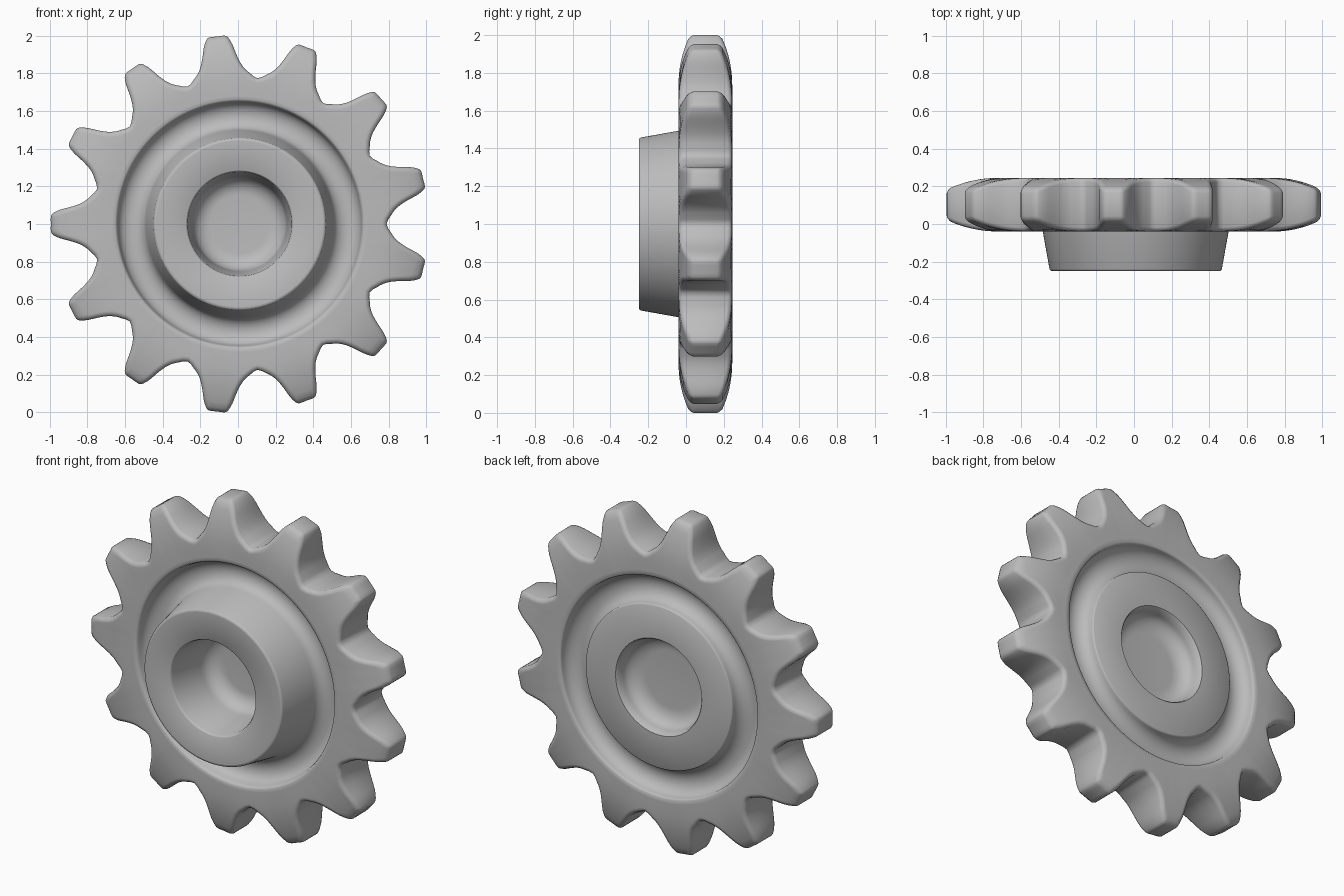
import bpy, bmesh, math
from mathutils import Vector

if "Cube" in bpy.data.objects:
    bpy.data.objects.remove(bpy.data.objects["Cube"], do_unlink=True)

TEETH = 13
PITCH = 2 * math.pi / TEETH
CENTRE = Vector((0.009, 0.0, 1.0))
MID_Y, HALF = 0.1025, 0.1425
RIM_R = 0.68


def half_width(r):
    """Half thickness of the wheel, thinning toward the tooth tips."""
    t = max(0.0, (r - 0.72) / 0.285)
    return HALF - 0.0625 * t ** 2.2


def smooth_loop(pts, steps=2):
    """Closed Catmull-Rom curve through the points."""
    out, n = [], len(pts)
    for i in range(n):
        a, b, c, d = (pts[(i + k) % n] for k in (-1, 0, 1, 2))
        for s in range(steps):
            t = s / steps
            out.append(0.5 * (2 * b + (c - a) * t + (2 * a - 5 * b + 4 * c - d) * t * t
                              + (3 * b - a - 3 * c + d) * t ** 3))
    return out


def arc(r0, y0, dr, dy, start, end, n=8):
    """Elliptical arc of (radius, y) points, angles in degrees."""
    angles = [math.radians(start + (end - start) * i / n) for i in range(n + 1)]
    return [(r0 + dr * math.cos(a), y0 + dy * math.sin(a)) for a in angles]


# Tooth outline: half a tooth as (distance along axis, half width), mirrored
half = [(1.003, 0.0), (1.003, 0.042), (0.988, 0.06), (0.95, 0.077), (0.90, 0.09),
        (0.85, 0.107), (0.815, 0.127), (0.79, 0.15)]
tooth = [(u, -w) for u, w in reversed(half[1:])] + half
root = 0.78
outline = []
for k in range(TEETH):
    a = math.pi + k * PITCH
    axis, side = Vector((math.cos(a), math.sin(a))), Vector((-math.sin(a), math.cos(a)))
    outline += [axis * u + side * w for u, w in tooth]
    b = a + PITCH / 2
    outline.append(Vector((math.cos(b), math.sin(b))) * root)
outline = smooth_loop(outline)
N = len(outline)
normals = []
for i in range(N):
    d = (outline[(i + 1) % N] - outline[i - 1]).normalized()
    normals.append(Vector((d.y, -d.x)))
rays = [p.normalized() for p in outline]

# Each ring is a list of points (x, z, y) sharing the same columns
rings = []


def circle_rings(profile):
    for r, y in profile:
        rings.append([(d.x * r, d.y * r, y) for d in rays])


def tooth_face(sign):
    """Face rings from the rim circle out to the rounded tooth edge."""
    out = []
    for t in (0, 0.25, 0.5, 0.75, 0.9, 1):
        ring = []
        for p, n, d in zip(outline, normals, rays):
            q = (d * RIM_R).lerp(p - n * 0.02, t)
            ring.append((q.x, q.y, MID_Y + sign * half_width(q.length)))
        out.append(ring)
    for inset, drop in ((0.006, 0.006), (0.0, 0.02)):
        ring = []
        for p, n in zip(outline, normals):
            q = p - n * inset
            ring.append((q.x, q.y, MID_Y + sign * (half_width(p.length) - drop)))
        out.append(ring)
    return out


front, back = MID_Y - HALF, MID_Y + HALF

# Front: blind bore, hub face, tapered hub side, groove
circle_rings(arc(0.155, -0.01, 0.095, 0.09, 90, 0))
circle_rings([(0.276, -0.235), (0.282, -0.248), (0.285, -0.25), (0.443, -0.25)])
circle_rings(arc(0.443, -0.237, 0.015, 0.013, -90, -10, 3))
circle_rings([(0.498, -0.015)])
circle_rings(arc(0.573, -0.015, 0.073, 0.06, 170, 20, 12))
circle_rings([(0.648, -0.02), (0.653, front + 0.006), (0.662, front)])

# Toothed rim, front then back
rings += tooth_face(-1)
rings += reversed(tooth_face(1))

# Back: groove, flat ring, shallow recess
circle_rings([(0.656, back), (0.65, back - 0.005)])
circle_rings(arc(0.567, back - 0.01, 0.081, 0.07, 0, -180, 14))
circle_rings([(0.484, back - 0.004), (0.478, back), (0.285, back), (0.278, back - 0.008)])
circle_rings(arc(0.17, back - 0.045, 0.1, 0.075, 0, -90))

# Mesh: bridge neighbouring rings and cap the two floors
bm = bmesh.new()
verts = [[bm.verts.new(CENTRE + Vector((x, y, z))) for x, z, y in ring] for ring in rings]
for lower, upper in zip(verts, verts[1:]):
    for i in range(N):
        j = (i + 1) % N
        bm.faces.new((lower[i], lower[j], upper[j], upper[i]))
bm.faces.new(verts[0])
bm.faces.new(verts[-1])
bmesh.ops.recalc_face_normals(bm, faces=bm.faces)
mesh = bpy.data.meshes.new("sprocket_wheel")
bm.to_mesh(mesh)
bm.free()
wheel = bpy.data.objects.new("sprocket_wheel", mesh)
bpy.context.collection.objects.link(wheel)

# Plain grey metal
grey = bpy.data.materials.new("grey_metal")
grey.use_nodes = True
colour = (0.5, 0.5, 0.5, 1.0)
grey.diffuse_color = colour
grey.node_tree.nodes["Principled BSDF"].inputs["Base Color"].default_value = colour
mesh.materials.append(grey)

# Smooth shading with sharp edges kept
bpy.context.view_layer.objects.active = wheel
wheel.select_set(True)
bpy.ops.object.shade_smooth_by_angle(angle=math.radians(40))
